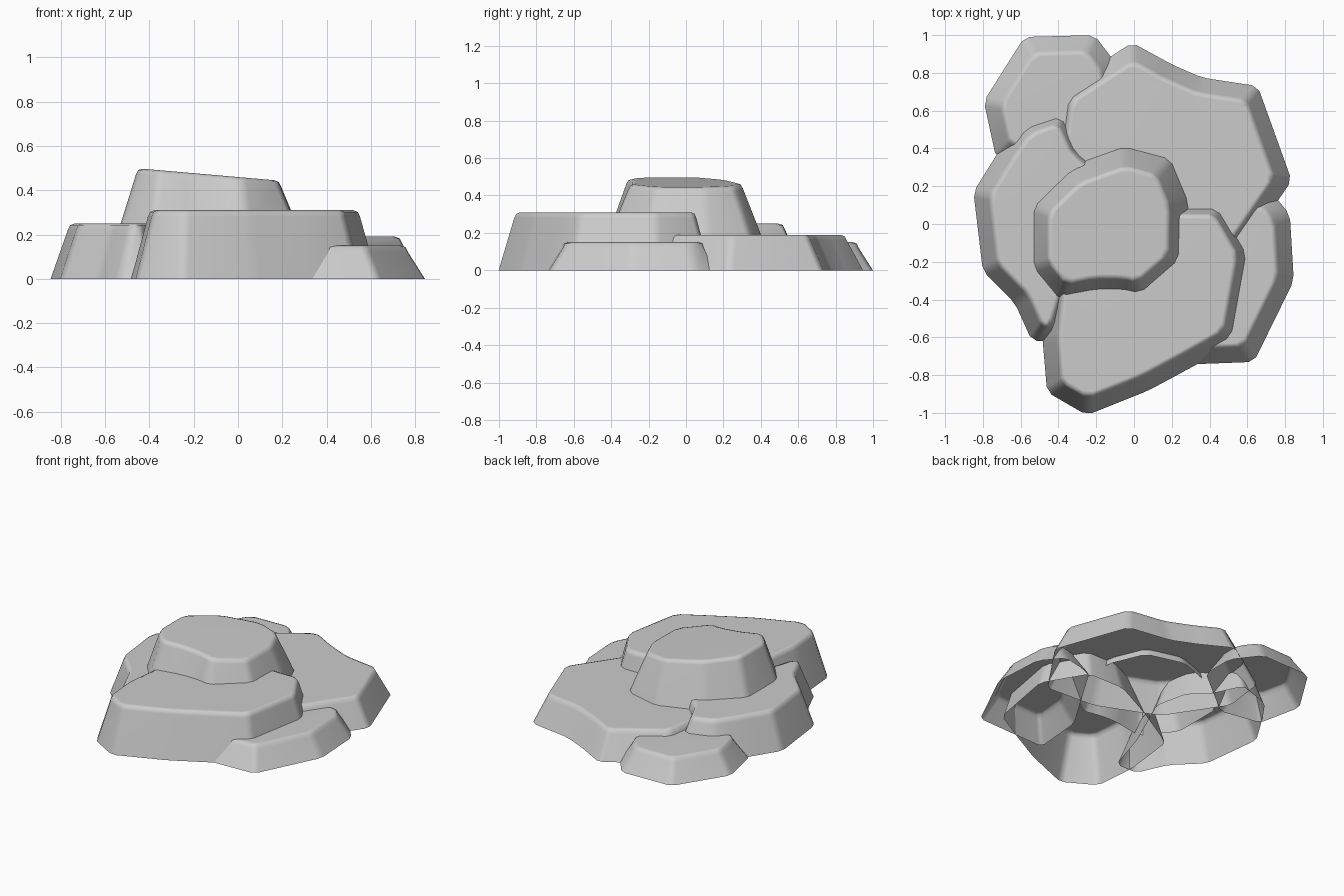
import bpy, bmesh
from mathutils import Vector

if "Cube" in bpy.data.objects:
    bpy.data.objects.remove(bpy.data.objects["Cube"])


def inset(pts, d):
    """Mitred inward offset of a counter-clockwise outline."""
    out, n = [], len(pts)
    for i in range(n):
        p = pts[i]
        a = (p - pts[i - 1]).normalized()
        b = (pts[(i + 1) % n] - p).normalized()
        na, nb = Vector((-a.y, a.x)), Vector((-b.y, b.x))
        out.append(p + (na + nb) * d / (1 + na.dot(nb)))
    return out


def cut_corners(pts, c):
    out, n = [], len(pts)
    for i in range(n):
        p = pts[i]
        for q in (pts[i - 1], pts[(i + 1) % n]):
            e = q - p
            out.append(p + e.normalized() * min(c, e.length * 0.3))
    return out


def slab(name, outline, levels, tilt=0.0):
    """Open-bottomed rock: stacked inset rings with a flat top."""
    pts = [Vector(p) for p in outline]
    bm = bmesh.new()
    rings = []
    for d, z in levels:
        ring = cut_corners(inset(pts, d), 0.028)
        rings.append([bm.verts.new((p.x, p.y, z - (tilt * (p.x + 0.43) if z > 0.3 else 0)))
                      for p in ring])
    n = len(rings[0])
    for lo, hi in zip(rings, rings[1:]):
        for i in range(n):
            j = (i + 1) % n
            bm.faces.new((lo[i], lo[j], hi[j], hi[i]))
    bm.faces.new(rings[-1])
    me = bpy.data.meshes.new(name)
    bm.to_mesh(me)
    bm.free()
    ob = bpy.data.objects.new(name, me)
    bpy.context.collection.objects.link(ob)
    for o in bpy.context.selected_objects:
        o.select_set(False)
    ob.select_set(True)
    bpy.context.view_layer.objects.active = ob
    bpy.ops.object.shade_smooth_by_angle(angle=0.9)
    # Keep the large faces flat and the bevels soft
    mod = ob.modifiers.new("flat_faces", 'WEIGHTED_NORMAL')
    mod.keep_sharp = True


def walls(h):
    return [(0, 0), (0.075, h - 0.03), (0.085, h - 0.008), (0.105, h)]


# Low slabs around the middle
slab("back_right_slab", [
    (0.835, 0.23), (0.655, 0.73), (0.36, 0.775), (0.2, 0.845), (-0.01, 0.96),
    (-0.41, 0.70), (-0.45, 0.40), (-0.2, 0.02), (0.2, -0.15), (0.56, -0.17)], walls(0.19))
slab("right_slab", [
    (0.12, -0.75), (0.635, -0.73), (0.846, -0.30), (0.825, 0.05),
    (0.71, 0.19), (0.48, 0.14), (0.15, -0.4)], walls(0.15))
slab("front_slab", [
    (-0.485, -0.60), (-0.46, -0.89), (-0.25, -1.012), (0.08, -0.88), (0.33, -0.745),
    (0.55, -0.62), (0.635, -0.15), (0.47, 0.13), (0.2, 0.13),
    (-0.1, -0.02), (-0.44, -0.22)], walls(0.31))
slab("left_slab", [
    (-0.85, 0.17), (-0.80, -0.25), (-0.63, -0.42), (-0.54, -0.62), (-0.38, -0.62),
    (-0.28, -0.3), (-0.1, 0.1), (-0.15, 0.33), (-0.26, 0.42), (-0.36, 0.63),
    (-0.60, 0.55), (-0.70, 0.41)], walls(0.25))
slab("back_left_slab", [
    (-0.73, 0.35), (-0.45, 0.3), (-0.08, 0.6), (-0.08, 0.83),
    (-0.21, 1.0), (-0.58, 0.99), (-0.795, 0.65)], walls(0.15))

# Tall middle rock with a slightly sloping top
slab("middle_rock", [
    (-0.53, -0.23), (-0.39, -0.40), (-0.2, -0.365), (-0.07, -0.365), (0.04, -0.39),
    (0.26, -0.2), (0.265, 0.11), (0.175, 0.325), (-0.05, 0.385), (-0.33, 0.285),
    (-0.53, 0.09)],
    [(-0.04, 0.14), (0, 0.25), (0.07, 0.472), (0.08, 0.49), (0.10, 0.497)], 0.087)
